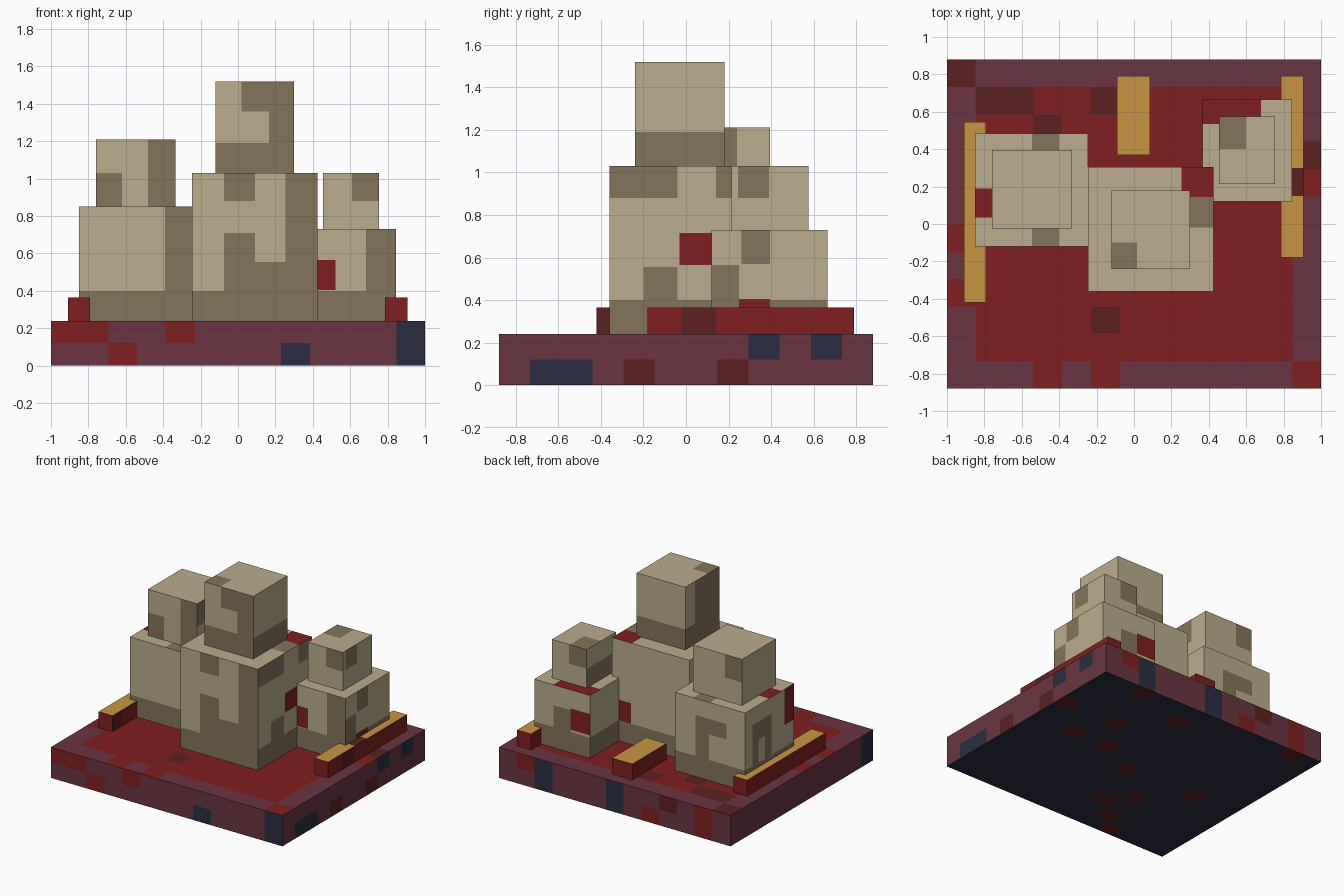
import bpy, bmesh
from mathutils import Vector

if "Cube" in bpy.data.objects:
    bpy.data.objects.remove(bpy.data.objects["Cube"])

COLOURS = [("beige", "BBAD8C"), ("brown", "85755A"), ("red", "802020"), ("dark_red", "5C2121"),
           ("plum", "6A3541"), ("navy", "2B2D42"), ("gold", "C89545")]
BEIGE, BROWN, RED, DARK, PLUM, NAVY, GOLD = range(7)


def linear(c):
    return c / 12.92 if c <= 0.04045 else ((c + 0.055) / 1.055) ** 2.4


MATS = []
for mat_name, code in COLOURS:
    m = bpy.data.materials.new(mat_name)
    m.diffuse_color = [linear(int(code[i:i + 2], 16) / 255) for i in (0, 2, 4)] + [1]
    m.use_nodes = True
    m.node_tree.nodes["Principled BSDF"].inputs["Base Color"].default_value = m.diffuse_color
    MATS.append(m)

SIDES = {"left": (0, -1), "right": (0, 1), "front": (1, -1), "back": (1, 1), "bottom": (2, -1), "top": (2, 1)}


def side_faces(bm, side):
    axis, sign = SIDES[side]
    return [f for f in bm.faces if f.normal[axis] * sign > 0.9]


def paint(bm, side, u0, u1, v0, v1, mat):
    """Cut a rectangle into one side of a box and colour it."""
    uv = [a for a in range(3) if a != SIDES[side][0]]
    for axis, cuts in zip(uv, ((u0, u1), (v0, v1))):
        for c in cuts:
            faces = side_faces(bm, side)
            geom = set(faces)
            for f in faces:
                geom.update(f.edges, f.verts)
            co, no = Vector(), Vector()
            co[axis], no[axis] = c, 1
            bmesh.ops.bisect_plane(bm, geom=list(geom), dist=1e-4, plane_co=co, plane_no=no)
    bm.normal_update()
    for f in side_faces(bm, side):
        c = f.calc_center_median()
        if u0 < c[uv[0]] < u1 and v0 < c[uv[1]] < v1:
            f.material_index = mat


def box(name, x, y, z, fill, patches):
    bm = bmesh.new()
    bmesh.ops.create_cube(bm, size=1)
    for v in bm.verts:
        v.co = [r[0] if c < 0 else r[1] for c, r in zip(v.co, (x, y, z))]
    bm.normal_update()
    for f in bm.faces:
        f.material_index = fill
    for side, rects in patches.items():
        for r in rects:
            paint(bm, side, *r)
    me = bpy.data.meshes.new(name)
    bm.to_mesh(me)
    bm.free()
    for m in MATS:
        me.materials.append(m)
    ob = bpy.data.objects.new(name, me)
    bpy.context.collection.objects.link(ob)


# Base plate, painted on a grid of 13 x 12 x 2 cells
LOW, STEP = (-1, -0.88, 0), (2 / 13, 1.76 / 12, 0.12)


def cells(side, mat, *spots):
    a, b = [i for i in range(3) if i != SIDES[side][0]]
    out = []
    for s in spots:
        u, v, w, h = (tuple(s) + (1, 1))[:4]
        out.append((LOW[a] + u * STEP[a], LOW[a] + (u + w) * STEP[a],
                    LOW[b] + v * STEP[b], LOW[b] + (v + h) * STEP[b], mat))
    return out


box("base_plate", (-1, 1), (-.88, .88), (0, .24), PLUM, {
    "front": cells("front", RED, (0, 1, 2, 1), (2, 0), (4, 1))
    + cells("front", NAVY, (8, 0), (12, 0, 1, 2)),
    "right": cells("right", NAVY, (1, 0, 2, 1), (8, 1), (10, 1))
    + cells("right", DARK, (4, 0), (7, 0)),
    "back": cells("back", NAVY, (10, 0, 1, 2), (6, 0, 1, 2))
    + cells("back", RED, (11, 1), (4, 0), (1, 0, 1, 2)) + cells("back", DARK, (3, 1)),
    "left": cells("left", NAVY, (0, 0, 1, 2)),
    "top": cells("top", RED, (1, 1, 11, 10), (3, 0), (5, 0), (12, 0), (0, 5), (0, 3), (12, 7))
    + cells("top", DARK, (0, 11), (1, 10, 2, 1), (3, 9), (5, 10), (5, 2), (12, 8)),
    "bottom": cells("bottom", NAVY, (0, 0, 13, 12))
    + cells("bottom", DARK, (10, 11), (12, 8), (9, 8), (7, 10), (10, 6), (8, 6), (6, 5),
            (1, 11), (5, 2), (2, 5), (4, 1), (3, 0), (4, 3)),
})

# Low kerbs with gold tops
for name, x, y, extra in (("left_kerb", (-.91, -.79), (-.42, .545), {"right": [(-.42, -.3, .24, .365, DARK)]}),
                          ("right_kerb", (.785, .905), (-.18, .79), {"right": [(-.02, .14, .24, .365, DARK)]}),
                          ("back_kerb", (-.09, .085), (.37, .79), {})):
    tops = [(*x, *y, GOLD)]
    if name == "right_kerb":
        tops.append((*x, .15, .3, DARK))
    box(name, x, y, (.24, .365), RED, {"top": tops, **extra})


def band(x, y, z0, z1):
    """Brown band around the foot of a block."""
    return {s: [(*(y if s in ("left", "right") else x), z0, z1, BROWN)]
            for s in ("front", "back", "left", "right")}


def block(name, x, y, z, foot, patches):
    allp = band(x, y, z[0], foot) if foot else {}
    for s, r in patches.items():
        allp[s] = allp.get(s, []) + r
    box(name, x, y, z, BEIGE, allp)


# Left stack
block("left_lower_block", (-.85, -.245), (-.12, .485), (.24, .85), .40, {
    "front": [(-.39, -.245, .4, .85, BROWN)],
    "top": [(-.85, -.76, .035, .19, RED), (-.545, -.4, .395, .485, BROWN), (-.545, -.4, -.12, -.025, BROWN)],
    "left": [(.16, .395, .4, .72, BROWN), (.24, .32, .4, .58, BEIGE), (-.12, 0, .57, .85, RED)],
    "back": [(-.69, -.42, .6, .72, BROWN), (-.54, -.42, .4, .6, BROWN)],
})
block("left_upper_block", (-.76, -.335), (-.025, .395), (.85, 1.21), None, {
    "front": [(-.76, -.62, .85, 1.03, BROWN), (-.48, -.335, .85, 1.21, BROWN)],
    "right": [(-.025, .24, 1.03, 1.21, BROWN)],
    "back": [(-.76, -.615, 1.03, 1.21, BROWN)],
})

# Centre stack
block("centre_lower_block", (-.245, .425), (-.36, .305), (.24, 1.03), .40, {
    "front": [(.255, .425, .4, 1.03, BROWN), (-.075, .09, .88, 1.03, BROWN),
              (-.075, .09, .4, .71, BROWN), (.09, .255, .4, .555, BROWN)],
    "right": [(-.36, -.04, .88, 1.03, BROWN), (-.2, -.04, .4, .555, BROWN),
              (.14, .305, .88, 1.03, BROWN), (-.03, .12, .565, .715, RED)],
    "back": [(.26, .425, .4, .56, RED)],
    "top": [(.3, .425, -.02, .145, BROWN), (.255, .425, .145, .305, RED)],
})
block("centre_upper_block", (-.12, .3), (-.24, .18), (1.03, 1.52), 1.19, {
    "front": [(.02, .165, 1.36, 1.52, BROWN), (.165, .3, 1.19, 1.52, BROWN)],
    "left": [(-.24, .06, 1.19, 1.52, BROWN)],
    "top": [(-.12, .015, -.24, -.1, BROWN)],
})

# Right stack
block("right_lower_block", (.365, .845), (.12, .665), (.24, .73), .40, {
    "front": [(.685, .845, .4, .73, BROWN), (.365, .52, .405, .565, RED)],
    "right": [(.26, .395, .57, .73, BROWN), (.12, .25, .4, .565, BROWN), (.25, .395, .365, .405, RED)],
    "back": [(.365, .53, .42, .585, RED), (.53, .68, .4, .57, BROWN)],
    "top": [(.365, .68, .535, .665, RED)],
})
block("right_upper_block", (.455, .755), (.215, .575), (.73, 1.03), None, {
    "front": [(.61, .755, .88, 1.03, BROWN)],
    "right": [(.245, .39, .88, 1.03, BROWN)],
    "back": [(.455, .61, .88, 1.03, BROWN)],
    "left": [(.215, .575, .73, .88, BROWN)],
    "top": [(.455, .6, .4, .575, BROWN)],
})
